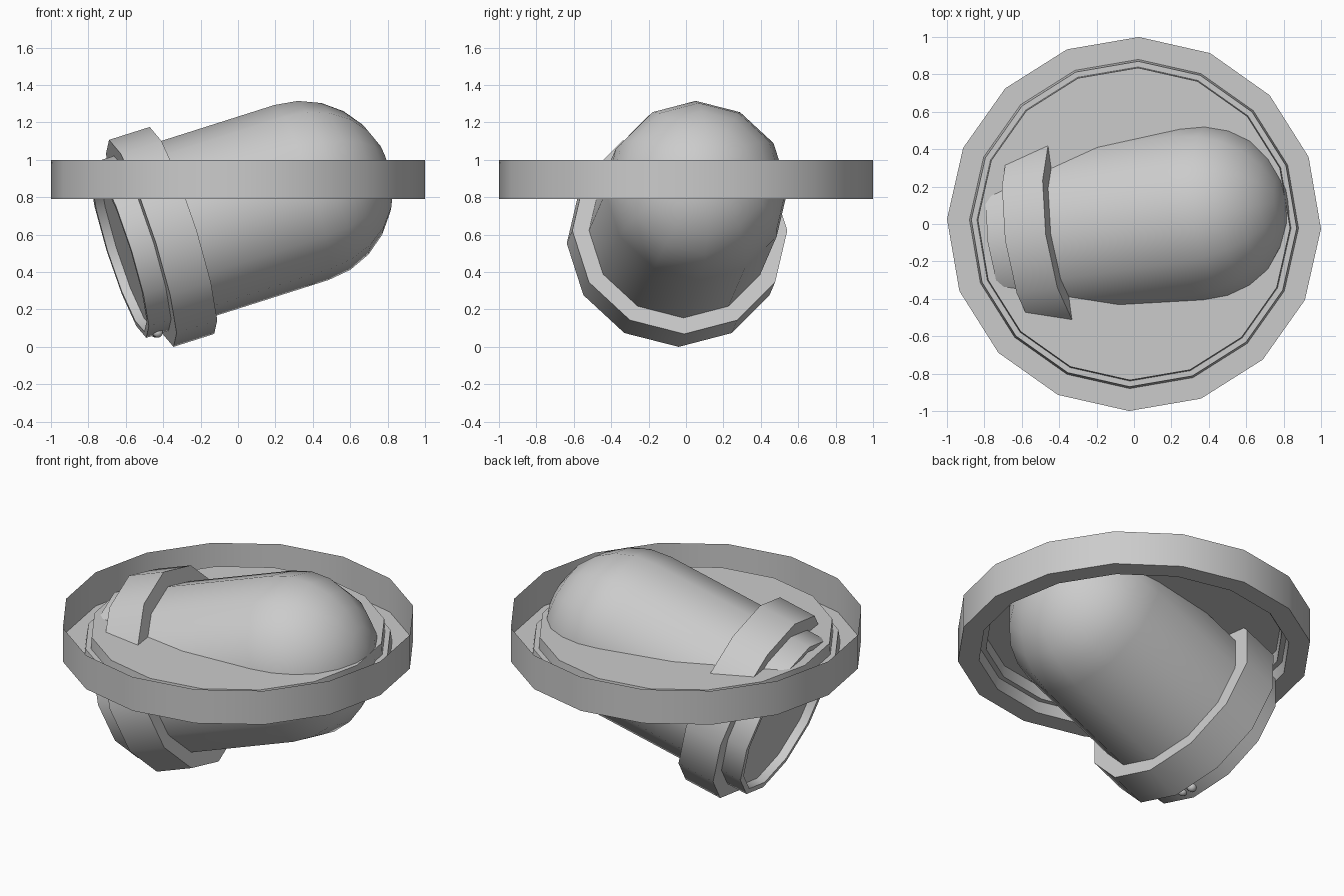
import bpy, bmesh, math
from mathutils import Vector, Matrix

cube = bpy.data.objects.get("Cube")
if cube:
    bpy.data.objects.remove(cube, do_unlink=True)

grey = bpy.data.materials.new("light_grey")
grey.use_nodes = True
grey.diffuse_color = (0.6, 0.6, 0.6, 1)
grey.node_tree.nodes["Principled BSDF"].inputs["Base Color"].default_value = (0.6, 0.6, 0.6, 1)


def finish(name, bm, matrix, angle):
    mesh = bpy.data.meshes.new(name)
    bm.to_mesh(mesh)
    bm.free()
    obj = bpy.data.objects.new(name, mesh)
    bpy.context.collection.objects.link(obj)
    obj.matrix_world = matrix
    mesh.materials.append(grey)
    bpy.ops.object.select_all(action='DESELECT')
    obj.select_set(True)
    bpy.context.view_layer.objects.active = obj
    bpy.ops.object.shade_smooth_by_angle(angle=math.radians(angle))
    return obj


def lathe(name, profile, sides, matrix, angle=35, closed=False):
    """Spin (radius, height) points around the local z axis."""
    bm = bmesh.new()
    verts = [bm.verts.new((r, 0, h)) for r, h in profile]
    pairs = list(zip(verts, verts[1:]))
    if closed:
        pairs.append((verts[-1], verts[0]))
    edges = [bm.edges.new(p) for p in pairs]
    bmesh.ops.spin(bm, geom=verts + edges, axis=(0, 0, 1), cent=(0, 0, 0),
                   angle=math.tau, steps=sides, use_merge=True)
    bmesh.ops.remove_doubles(bm, verts=bm.verts, dist=0.0005)
    bmesh.ops.recalc_face_normals(bm, faces=bm.faces)
    return finish(name, bm, matrix, angle)


# Round tray: thin outer wall, low ledge, and a stepped raised platform
turn = Matrix.Rotation(math.radians(-1.5), 4, 'Z')
lathe("tray", [(1, 1), (1, 0.79), (0.88, 0.79), (0.87, 0.86), (0.84, 0.86),
               (0.835, 0.93), (0, 0.93)], 16, turn)

# Tilted frame for the housing: local z runs from the open mouth to the dome
axis = Vector((0.945, 0.13, 0.30)).normalized()
up = (Vector((0, 0, 1)) - axis * axis.z).normalized()
side = axis.cross(up)
frame = Matrix((up, side, axis)).transposed().to_4x4()
frame.translation = (0.34, 0.055, 0.825)

# Domed housing with a shallow recessed lens in its mouth
R, MOUTH = 0.49, -1.033
dome = [(R * math.cos(a), R * math.sin(a))
        for a in (math.pi / 2 * i / 6 for i in range(6))] + [(0, R)]
lathe("housing", [(0, MOUTH + 0.05), (0.455, MOUTH + 0.05), (0.455, MOUTH),
                  (R, MOUTH)] + dome, 12, frame)

# Collar around the housing
lathe("collar", [(0.48, -0.907), (0.58, -0.907), (0.58, -0.677), (0.48, -0.677)],
      12, frame, closed=True)

# Two small bolts under the mouth
for name, y in (("bolt_front", -0.035), ("bolt_back", 0.035)):
    bm = bmesh.new()
    bmesh.ops.create_uvsphere(bm, u_segments=10, v_segments=6, radius=0.028)
    finish(name, bm, frame @ Matrix.Translation((-0.48, y, -0.97)), 60)
